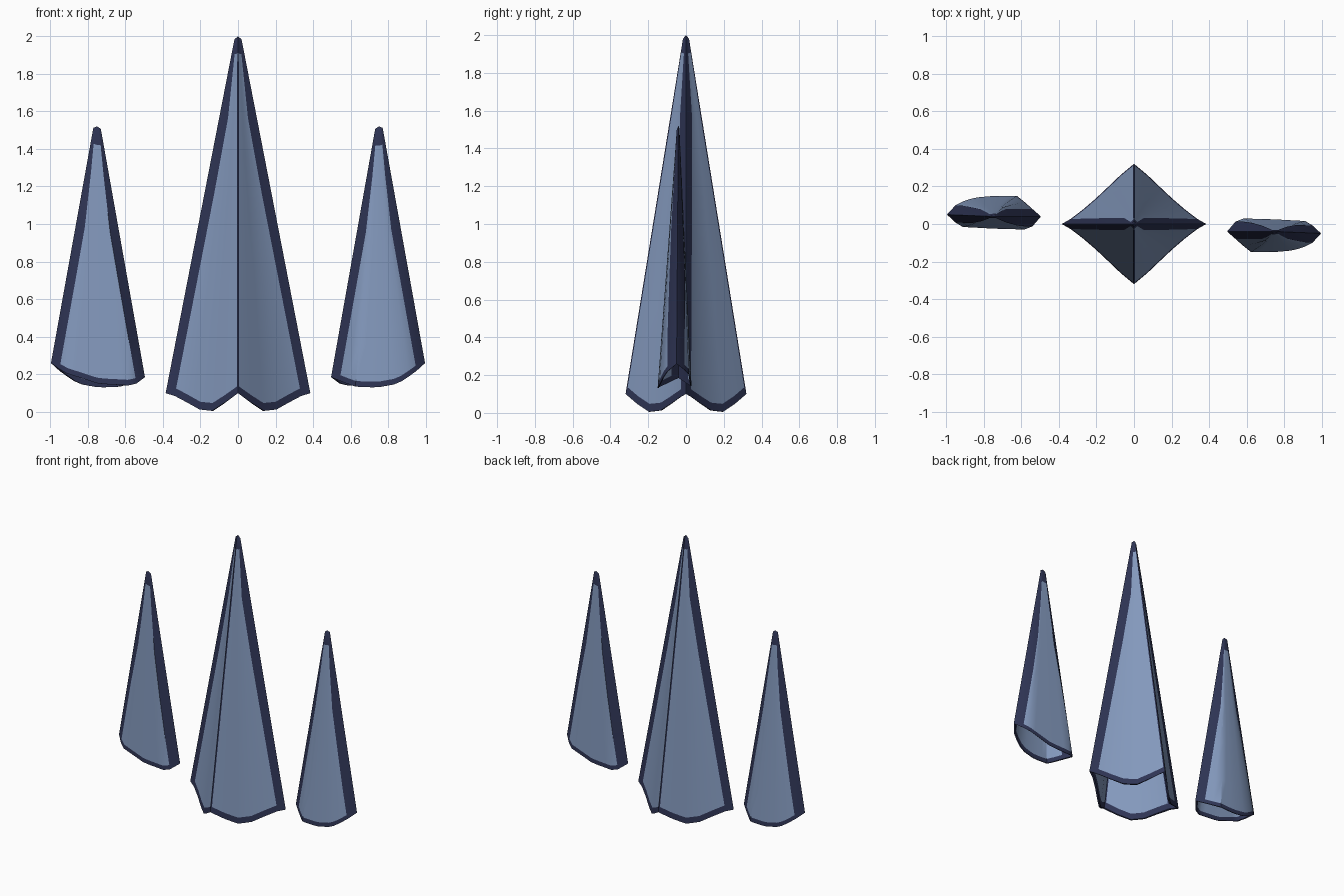
import bpy
import bmesh
import math

cube = bpy.data.objects.get("Cube")
if cube:
    bpy.data.objects.remove(cube, do_unlink=True)


def material(name, rgb):
    m = bpy.data.materials.new(name)
    m.use_nodes = True
    m.diffuse_color = (*rgb, 1)
    m.node_tree.nodes["Principled BSDF"].inputs["Base Color"].default_value = (*rgb, 1)
    return m


BLUE = material("pale steel blue", (0.23, 0.32, 0.51))
NAVY = material("dark navy", (0.028, 0.035, 0.09))


def sample(profile, x):
    """Depth and height of the base outline at x."""
    for (x0, y0, z0), (x1, y1, z1) in zip(profile, profile[1:]):
        if x <= x1:
            break
    t = max(0, min(1, (x - x0) / (x1 - x0)))
    return y0 + (y1 - y0) * t, z0 + (z1 - z0) * t


def spread(a, b, n):
    return [a + (b - a) * i / (n - 1) for i in range(n)]


def spike(name, front, back, top, tip, last, border, ridge, origin, turn=1):
    """Hollow spike: the base outline lofted to a point, with dark borders."""
    n = 6
    left, right = front[0][0], front[-1][0]
    bm = bmesh.new()

    def ring(s, inset):
        lo, hi = left * s, right * s
        w = min(border, 0.45 * (hi - lo) / 2)
        r = min(ridge, w / 4)
        xs = [lo] + spread(lo + w, -r, n) + ([0] if r else [])
        xs += spread(r, hi - w, n)[0 if r else 1:] + [hi]
        points = [(x, front) for x in xs] + [(x, back) for x in xs[-2:0:-1]]
        verts = []
        for x, side in points:
            y, z = sample(side, x / s)
            verts.append(bm.verts.new((turn * (origin[0] + x * inset),
                                       turn * (origin[1] + y * s * inset),
                                       top + (z - top) * s)))
        return verts, len(xs)

    # Rows run down the inside, round the rim and up the outside
    band = 0.98
    rows = [(s, 0.95) for s in (0.2, 0.5, 0.8, band, 1)]
    rows += [(s, 1) for s in (1, band, 0.85, 0.65, 0.45, 0.25, last * 1.7, last)]
    rings = [ring(*row) for row in rows]
    count = rings[0][1]
    total = len(rings[0][0])
    edge_cols = {0, count - 2, count - 1, total - 1}
    if ridge:
        edge_cols |= {n, n + 1, count - 1 + n, count + n}
    dark_rows = {3, 4, 5, len(rows) - 2}
    for i in range(len(rows) - 1):
        a, b = rings[i][0], rings[i + 1][0]
        for j in range(total):
            k = (j + 1) % total
            f = bm.faces.new((a[j], a[k], b[k], b[j]))
            f.material_index = int(i in dark_rows or j in edge_cols)

    # Inner ceiling and outer tip
    bm.faces.new(rings[0][0][::-1])
    point = bm.verts.new((turn * origin[0], turn * origin[1], tip))
    end = rings[-1][0]
    for j in range(total):
        bm.faces.new((end[j], end[(j + 1) % total], point)).material_index = 1

    mesh = bpy.data.meshes.new(name)
    bm.to_mesh(mesh)
    bm.free()
    mesh.materials.append(BLUE)
    mesh.materials.append(NAVY)
    obj = bpy.data.objects.new(name, mesh)
    bpy.context.collection.objects.link(obj)
    bpy.ops.object.select_all(action="DESELECT")
    obj.select_set(True)
    bpy.context.view_layer.objects.active = obj
    bpy.ops.object.shade_smooth_by_angle(angle=math.radians(30))


# Centre spike: diamond plan with scalloped lower edges
half = [(0, 0.32, 0.1), (0.07, 0.262, 0.05), (0.14, 0.195, 0.005), (0.19, 0.147, 0.005),
        (0.27, 0.078, 0.05), (0.335, 0.028, 0.085), (0.385, 0, 0.1)]
back = [(-x, y, z) for x, y, z in half[:0:-1]] + half
front = [(x, -y, z) for x, y, z in back]
spike("centre_spike", front, back, 2.08, 2.0, 0.05, 0.048, 0.006, (0, 0))

# Side shards: one flat side and one bulged side, the second turned half round
flat = [(-0.245, 0.01, 0.26), (-0.175, -0.055, 0.21), (0.01, -0.065, 0.15),
        (0.195, -0.07, 0.14), (0.255, 0, 0.185)]
bulge = [(-0.245, 0.01, 0.26), (-0.19, 0.07, 0.21), (-0.1, 0.1, 0.15),
         (0.01, 0.11, 0.13), (0.13, 0.11, 0.135), (0.255, 0, 0.185)]
for name, turn in (("right_shard", 1), ("left_shard", -1)):
    spike(name, flat, bulge, 1.62, 1.52, 0.08, 0.045, 0, (-0.75, 0.04), turn)
